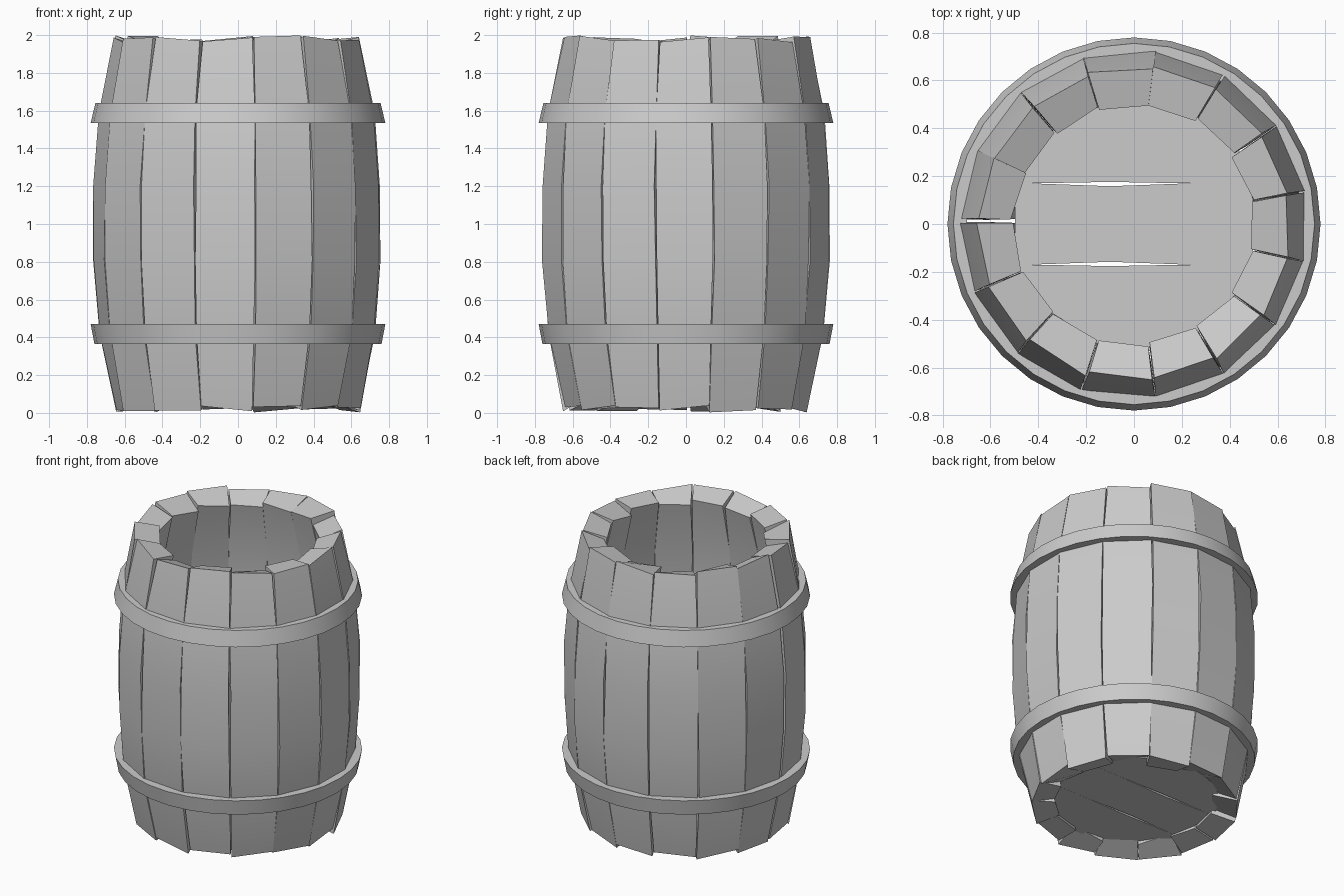
import bpy
import bmesh
import random
from math import cos, sin, pi, radians, sqrt, tau

random.seed(7)
old = bpy.data.objects.get("Cube")
if old:
    bpy.data.objects.remove(old, do_unlink=True)

# One plain grey for every part
grey = bpy.data.materials.new("plain_grey")
grey.use_nodes = True
colour = (0.6, 0.6, 0.6, 1)
grey.diffuse_color = colour
grey.node_tree.nodes["Principled BSDF"].inputs["Base Color"].default_value = colour


def loft(name, rings, closed=False):
    """Join four-cornered sections into a solid, capped or closed in a loop."""
    bm = bmesh.new()
    rows = [[bm.verts.new(p) for p in ring] for ring in rings]
    pairs = list(zip(rows, rows[1:]))
    if closed:
        pairs.append((rows[-1], rows[0]))
    else:
        bm.faces.new(rows[0])
        bm.faces.new(rows[-1])
    for a, b in pairs:
        for i in range(4):
            j = (i + 1) % 4
            bm.faces.new((a[i], a[j], b[j], b[i]))
    bmesh.ops.recalc_face_normals(bm, faces=bm.faces)
    mesh = bpy.data.meshes.new(name)
    bm.to_mesh(mesh)
    bm.free()
    mesh.materials.append(grey)
    obj = bpy.data.objects.new(name, mesh)
    bpy.context.collection.objects.link(obj)
    bpy.ops.object.select_all(action="DESELECT")
    obj.select_set(True)
    bpy.context.view_layer.objects.active = obj
    bpy.ops.object.shade_smooth_by_angle(angle=radians(30))


def polar(r, angle, z):
    return (r * cos(angle), r * sin(angle), z)


def jitter(amount):
    return random.uniform(-amount, amount)


# Staves: bulging planks with rough ends that slope in towards the opening
COUNT = 15
THICK = 0.15
profile = [(0.02, 0.655), (0.42, 0.735), (0.81, 0.765),
           (1.2, 0.765), (1.59, 0.735), (1.98, 0.655)]


def joint_angle(k):
    """Joint between staves; those towards the front are spaced a little wider."""
    drift = 2.3 * sin(pi * (k - 8) / 7) if k > 8 else 0
    return radians(10.8 + 24 * k + drift)


for k in range(COUNT):
    rings = []
    for row, (z, r) in enumerate(profile):
        a0 = joint_angle(k) + radians(0.2) + jitter(0.007)
        a1 = joint_angle(k + 1) - radians(0.2) + jitter(0.007)
        # one joint stands visibly open
        if k == 6:
            a1 -= radians(0.6)
        if k == 7:
            a0 += radians(0.6)
        inward = {0: 1, len(profile) - 1: -1}.get(row, 0)
        rough = 0.012 if inward else 0.004
        ring = []
        for radius, angle in ((r, a0), (r, a1)):
            ring.append(polar(radius + jitter(rough), angle,
                              z + abs(inward) * jitter(0.02)))
        for radius, angle in ((r - THICK, a1), (r - THICK, a0)):
            ring.append(polar(radius + jitter(rough), angle,
                              z + inward * (0.04 + jitter(0.03))))
        rings.append(ring)
    loft(f"stave_{k + 1}", rings)

# Hoops: flared bands, wider towards the belly
SEGMENTS = 32
for name, low, high, r_low, r_high in (("lower_hoop", 0.365, 0.47, 0.76, 0.78),
                                       ("upper_hoop", 1.535, 1.64, 0.78, 0.755)):
    rings = []
    for i in range(SEGMENTS):
        a = tau * i / SEGMENTS
        rings.append([polar(r_low, a, low), polar(r_high, a, high),
                      polar(0.7, a, high), polar(0.7, a, low)])
    loft(name, rings, closed=True)

# Floor: three planks cut to a disc, with worn joints between them
RADIUS = 0.535
JOINT = 0.17


def joint_gap(x):
    return max(0.0005, 0.012 * (1 - abs(x + 0.1) / 0.33))


def floor_plank(name, side):
    half = sqrt(RADIUS ** 2 - JOINT ** 2) - 0.01
    rings = []
    for i in range(17):
        x = half * (i / 8 - 1)
        g = joint_gap(x)
        rim = sqrt(RADIUS ** 2 - x * x)
        if side == 0:
            y0, y1 = g - JOINT, JOINT - g
        else:
            y0, y1 = side * (JOINT + g / 2), side * max(rim, JOINT + g)
        rings.append([(x, y0, 0.07), (x, y1, 0.07), (x, y1, 0.12), (x, y0, 0.12)])
    loft(name, rings)


for name, side in (("front_floor_plank", -1), ("middle_floor_plank", 0),
                   ("back_floor_plank", 1)):
    floor_plank(name, side)
